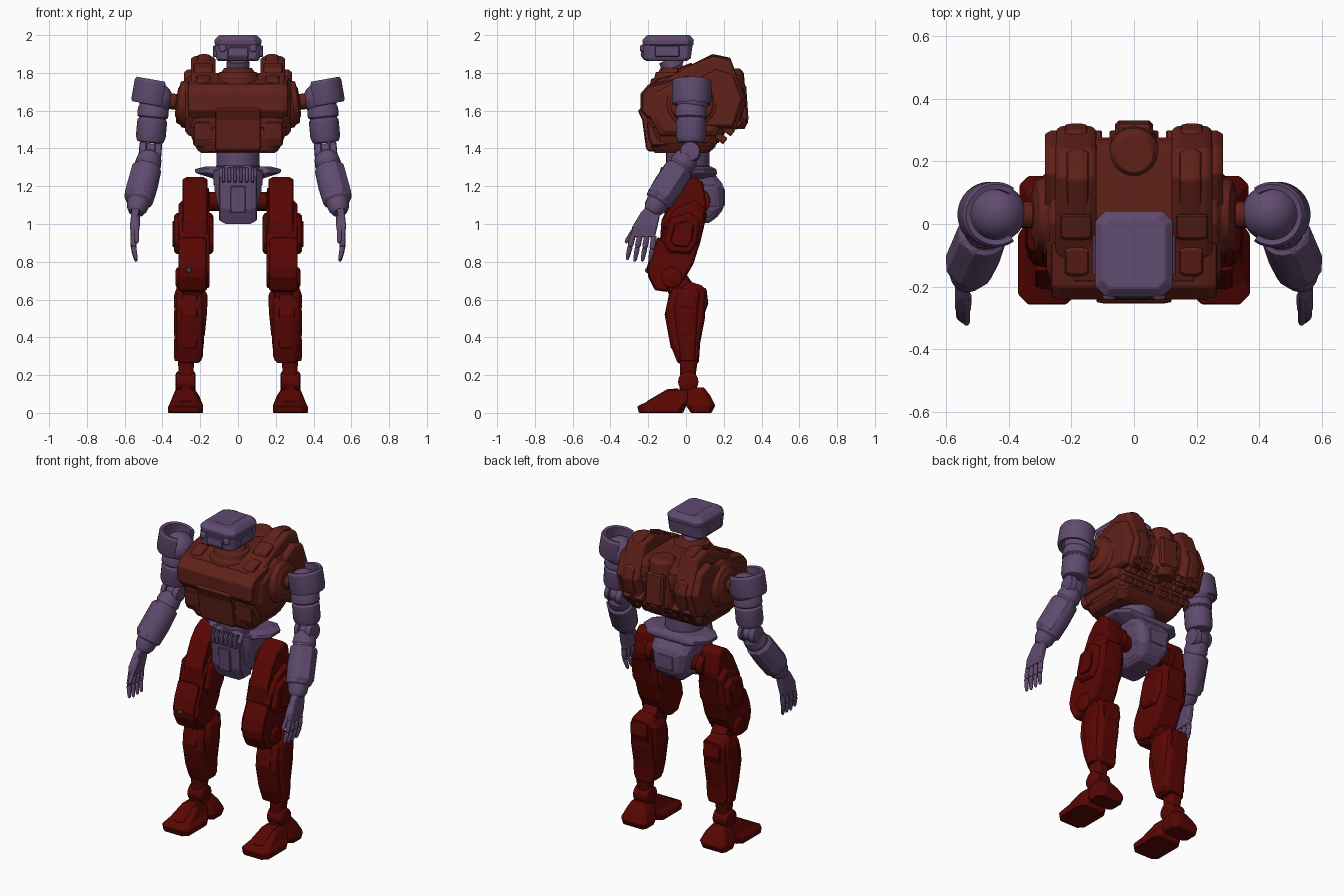
import bpy, bmesh, math
from mathutils import Vector, Matrix, Euler


def colour(name, rgb):
    m = bpy.data.materials.new(name)
    m.diffuse_color = (*rgb, 1)
    return m


PURPLE = colour("purple", (0.118, 0.07, 0.16))
RUST = colour("rust", (0.12, 0.015, 0.01))
RED = colour("red", (0.1, 0.002, 0.001))
GREY = colour("grey", (0.05, 0.05, 0.05))


def skin(name, rings, mat, mirror=False, bevel=0.004, panel=0, smooth=False):
    """Join equal rings of points into a capped solid; panel raises the large quads."""
    bm = bmesh.new()
    vs = [[bm.verts.new(p) for p in r] for r in rings]
    n = len(vs[0])
    for a, b in zip(vs, vs[1:]):
        for i in range(n):
            bm.faces.new((a[i], a[(i + 1) % n], b[(i + 1) % n], b[i]))
    bm.faces.new(vs[0])
    bm.faces.new(vs[-1])
    bmesh.ops.recalc_face_normals(bm, faces=bm.faces)
    if panel:
        big = [f for f in bm.faces if f.calc_area() > 0.005 and min(e.calc_length() for e in f.edges) > 0.045]
        bmesh.ops.inset_individual(bm, faces=big, thickness=0.012, depth=0)
        bmesh.ops.inset_individual(bm, faces=big, thickness=0.005, depth=panel)
    me = bpy.data.meshes.new(name)
    bm.to_mesh(me)
    bm.free()
    me.materials.append(mat)
    if smooth:
        for p in me.polygons:
            p.use_smooth = True
        me.set_sharp_from_angle(angle=math.radians(28))
    ob = bpy.data.objects.new(name, me)
    bpy.context.collection.objects.link(ob)
    if bevel:
        b = ob.modifiers.new("bevel", 'BEVEL')
        b.width, b.segments, b.limit_method = bevel, 1, 'ANGLE'
        b.angle_limit = math.radians(30)
    if mirror:
        ob.modifiers.new("mirror", 'MIRROR')
    return ob


def prism(name, prof, layers, mat, **k):
    """Side profile (y, z) stacked along x; each layer is (x, scale)."""
    cy = sum(p[0] for p in prof) / len(prof)
    cz = sum(p[1] for p in prof) / len(prof)
    return skin(name, [[(x, cy + (y - cy) * s, cz + (z - cz) * s) for y, z in prof] for x, s in layers], mat, **k)


def slab(x0, x1, s=0.9, d=0.02):
    return [(x0, s), (x0 + d, 1), (x1 - d, 1), (x1, s)]


def loft(name, secs, mat, c=0.18, **k):
    """Chamfered rectangles (z, x0, x1, y0, y1) stacked upward."""
    rings = []
    for z, a, b, e, f in secs:
        d = min(b - a, f - e) * c
        rings.append([Vector(p + (z,)) for p in ((a + d, e), (b - d, e), (b, e + d), (b, f - d),
                                                 (b - d, f), (a + d, f), (a, f - d), (a, e + d))])
    return skin(name, rings, mat, **k)


def tube(name, p0, p1, steps, mat, n=24, **k):
    """Turned shape from p0 to p1; each step is (position along, radius)."""
    p0, p1 = Vector(p0), Vector(p1)
    q = (p1 - p0).to_track_quat('Z', 'Y')
    rings = [[p0.lerp(p1, t) + q @ Vector((r * math.cos(i * math.tau / n), r * math.sin(i * math.tau / n), 0))
              for i in range(n)] for t, r in steps]
    k.setdefault("bevel", 0.002)
    return skin(name, rings, mat, smooth=True, **k)


def box(name, c, s, mat, rot=(0, 0, 0), **k):
    m = Matrix.Translation(c) @ Euler([math.radians(a) for a in rot]).to_matrix().to_4x4()
    ring = lambda z: [m @ Vector((x * s[0] / 2, y * s[1] / 2, z * s[2] / 2)) for x, y in ((-1, -1), (1, -1), (1, 1), (-1, 1))]
    return skin(name, [ring(-1), ring(1)], mat, **k)


# Head and neck
loft("head_jaw", [(1.862, -.105, .105, -.21, .0), (1.875, -.115, .115, -.226, .025), (1.95, -.12, .12, -.23, .035)], PURPLE, c=.1)
loft("head_cap", [(1.945, -.122, .122, -.227, .038), (1.975, -.125, .125, -.232, .042), (2.0, -.1, .1, -.205, .02)], PURPLE, c=.13)
box("head_top_panel", (0, -.08, 1.999), (.11, .17, .004), PURPLE, bevel=0)
prism("face_plate", [(-.2, 1.94), (-.237, 1.935), (-.24, 1.89), (-.22, 1.866), (-.2, 1.866)], slab(-.055, .055, .9, .01), PURPLE)
box("ear_block", (.12, -.1, 1.915), (.024, .13, .06), PURPLE, mirror=True)
tube("eye", (.08, -.21, 1.93), (.08, -.243, 1.93), [(0, .02), (.8, .02), (1, .013)], PURPLE, 16, mirror=True)
tube("neck", (0, -.035, 1.76), (0, -.09, 1.875), [(0, .05), (.55, .05), (.6, .062), (1, .058)], PURPLE)
tube("collar", (0, -.06, 1.72), (0, -.06, 1.825),
     [(0, .135), (.45, .125), (.5, .108), (.8, .1), (.82, .085), (1, .075)], RUST, 32)

# Torso
loft("torso", [(1.375, -.195, .195, -.165, .11), (1.42, -.225, .225, -.185, .16), (1.5, -.255, .255, -.195, .21),
               (1.67, -.265, .265, -.21, .27), (1.735, -.25, .25, -.19, .27), (1.8, -.19, .19, -.02, .24)],
     RUST, c=.1, bevel=.006, panel=.006)
prism("upper_chest", [(-.205, 1.56), (-.24, 1.6), (-.241, 1.69), (-.2, 1.738), (-.05, 1.775), (-.05, 1.56)],
      [(-.265, .88), (-.235, 1), (.235, 1), (.265, .88)], RUST)
prism("chest_belly_plate", [(-.2, 1.385), (-.212, 1.4), (-.232, 1.55), (-.255, 1.6), (-.2, 1.65), (-.1, 1.65), (-.1, 1.385)],
      slab(-.12, .12, .94), RUST)
prism("lower_rib_plate", [(-.18, 1.41), (-.2, 1.45), (-.208, 1.54), (-.1, 1.54), (-.1, 1.41)], slab(.135, .235, .9), RUST, mirror=True)
prism("chest_top_pad", [(-.17, 1.74), (-.16, 1.765), (-.08, 1.79), (-.05, 1.76)], slab(.145, .22, .85), RUST, mirror=True)
prism("flank_plate", [(-.2, 1.56), (-.18, 1.7), (0, 1.79), (.2, 1.77), (.25, 1.6), (.16, 1.46), (-.14, 1.46)],
      [(.2, 1), (.262, .95), (.28, .8)], RUST, mirror=True)
tube("shoulder_socket", (.23, .03, 1.635), (.40, .03, 1.655),
     [(0, .135), (.33, .13), (.36, .118), (.5, .11), (.52, .085), (.56, .075), (.57, .042), (1, .042)], RUST, 28, mirror=True)

# Backpack
prism("shoulder_tower", [(-.14, 1.73), (-.1, 1.77), (.0, 1.83), (.15, 1.89), (.24, 1.865), (.315, 1.66), (.27, 1.5), (.1, 1.5)],
      slab(.12, .25, .93), RUST, mirror=True, bevel=.006)
prism("tower_flank", [(.03, 1.75), (.16, 1.82), (.25, 1.79), (.3, 1.66), (.25, 1.51), (.1, 1.51)], slab(.2, .285, .9), RUST, mirror=True)
prism("tower_pad", [(.02, 1.84), (.14, 1.9), (.235, 1.88), (.26, 1.8), (.1, 1.78)], slab(.145, .215, .9), RUST, mirror=True)
prism("tower_nose", [(-.055, 1.78), (-.045, 1.825), (.03, 1.855), (.05, 1.78)], slab(.135, .235, .9), RUST, mirror=True)
tube("back_pod", (0, .225, 1.82), (0, .245, 1.5), [(0, .06), (.08, .08), (.9, .085), (1, .065)], RUST, 24)
box("back_pod_panel", (0, .3, 1.64), (.12, .05, .2), RUST, rot=(4, 0, 0), bevel=.012)
prism("back_side_panel", [(.25, 1.75), (.3, 1.73), (.322, 1.66), (.295, 1.56), (.25, 1.55)], slab(.15, .22, .9), RUST, mirror=True)
for i in range(3):
    for j, x in enumerate((.05, .13, .21)):
        box(f"back_vent_{i}_{j}", (x, .265 - .04 * i, 1.54 - .042 * i), (.055, .06, .04), RUST, rot=(-38, 0, 0), mirror=True)

# Waist and pelvis
tube("waist", (0, .01, 1.24), (0, .01, 1.42), [(0, .125), (.35, .125), (.37, .115), (1, .115)], PURPLE, 32)
loft("pelvis", [(1.005, -.055, .055, -.04, .12), (1.025, -.075, .075, -.07, .15), (1.085, -.1, .1, -.09, .198),
                (1.2, -.125, .125, -.1, .198), (1.285, -.13, .13, -.1, .13)], PURPLE, c=.13, panel=.004)
loft("pelvis_flange", [(1.24, -.13, .13, -.05, .15), (1.27, -.225, .225, -.06, .165), (1.29, -.23, .23, -.05, .16),
                       (1.305, -.17, .17, -.04, .13)], PURPLE, c=.3)
prism("pelvis_front", [(-.1, 1.31), (-.135, 1.27), (-.125, 1.08), (-.09, 1.0), (0, 1.0), (0, 1.31)],
      [(-.1, .88), (-.065, 1), (.065, 1), (.1, .88)], PURPLE)
for i in range(6):
    box(f"pelvis_rib_{i}", (-.0775 + .031 * i, -.128, 1.26), (.017, .03, .08), PURPLE, rot=(-15, 0, 0), bevel=.003)
box("pelvis_front_panel", (0, -.128, 1.13), (.08, .02, .14), PURPLE, rot=(3, 0, 0))
box("pelvis_back_panel", (0, .196, 1.14), (.1, .02, .09), PURPLE)

# Arms
tube("shoulder_ball", (.435, .035, 1.57), (.435, .035, 1.75),
     [(.5 - .5 * math.cos(a * math.pi / 10), max(.004, .09 * math.sin(a * math.pi / 10))) for a in range(11)],
     PURPLE, 24, mirror=True, bevel=0)
tilt = Matrix.Translation((.452, .03, 1.7)) @ Matrix.Rotation(math.radians(-10), 4, 'Y')
skin("shoulder_cap", [[tilt @ Vector((r * math.cos(a), r * math.sin(a), z))
                       for r, z in ((.08, -.06), (.1, -.068), (.105, -.05), (.105, .05), (.097, .064), (.08, .06))]
                      for a in (math.radians(-125 + 10 * i) for i in range(26))], PURPLE, mirror=True, bevel=0, smooth=True)
tube("upper_arm", (.445, .028, 1.64), (.465, .025, 1.43),
     [(0, .07), (.15, .083), (.35, .083), (.37, .072), (.41, .072), (.43, .08), (.85, .08), (.98, .07), (1, .05)], PURPLE, 20, mirror=True)
tube("elbow", (.405, .022, 1.375), (.525, .022, 1.385),
     [(0, .035), (.02, .05), (.3, .057), (.32, .047), (.68, .047), (.7, .057), (.98, .05), (1, .035)], PURPLE, 20, mirror=True)
tube("forearm", (.463, .015, 1.37), (.54, -.185, 1.06),
     [(0, .045), (.06, .064), (.18, .07), (.2, .064), (.23, .064), (.25, .077), (.55, .08), (.8, .074), (.83, .06), (.92, .056), (1, .04)],
     PURPLE, 16, mirror=True)
tube("forearm_guard", (.484, -.03, 1.3), (.534, -.145, 1.125), [(0, .068), (.08, .08), (.9, .079), (1, .066)], PURPLE, 8, mirror=True)

# Hands
loft("palm", [(.93, .537, .567, -.295, -.165), (.99, .53, .572, -.28, -.15), (1.06, .525, .565, -.24, -.135), (1.09, .52, .56, -.21, -.14)],
     PURPLE, mirror=True)
for i in range(4):
    a = Vector((.553, -.278 + .036 * i, .95 - .004 * i))
    b, c = a + Vector((0, -.018 + .003 * i, -.07)), a + Vector((-.014, -.034 + .004 * i, -.145 + .005 * abs(i - 1)))
    tube(f"finger_base_{i}", a, b, [(0, .016), (.85, .016), (1, .012)], PURPLE, 8, mirror=True)
    tube(f"finger_tip_{i}", b, c, [(0, .013), (.1, .0145), (.8, .011), (1, .006)], PURPLE, 8, mirror=True)
tube("thumb", (.54, -.23, 1.035), (.535, -.32, .9), [(0, .022), (.45, .018), (.5, .014), (.9, .013), (1, .007)], PURPLE, 8, mirror=True)

# Thighs and knees
tube("hip_axle", (.08, .06, 1.12), (.2, .06, 1.12), [(0, .05), (.6, .05), (.62, .07), (1, .07)], RED, mirror=True)
prism("hip_block", [(-.06, 1.16), (-.01, 1.22), (.05, 1.25), (.09, 1.22), (.108, 1.1), (.07, .88), (-.14, .88), (-.13, 1.02)],
      slab(.162, .293, .93), RED, mirror=True)
prism("thigh", [(-.06, 1.08), (-.115, 1.0), (-.145, .9), (-.19, .81), (-.2, .74), (-.15, .66), (-.1, .65), (-.01, .7),
                (.04, .79), (.08, .92), (.105, 1.08), (.05, 1.13)], slab(.15, .315, .91, .025), RED, mirror=True)
armour = [(-.085, 1.03), (.02, 1.06), (.075, 1.02), (.06, .9), (.02, .84), (-.09, .85), (-.12, .9)]
prism("thigh_outer_armour", armour, [(.3, 1), (.325, 1), (.34, .85)], RED, mirror=True)
prism("thigh_outer_panel", armour, [(.33, .68), (.347, .62)], RED, mirror=True)
prism("thigh_inner_armour", armour, [(.165, 1), (.142, 1), (.13, .85)], RED, mirror=True)
prism("knee_guard", [(-.15, .93), (-.19, .84), (-.207, .77), (-.2, .72), (-.165, .65), (-.1, .64), (-.06, .74), (-.08, .9)],
      slab(.165, .315, .92), RED, mirror=True)
tube("knee_hub", (.15, -.075, .715), (.33, -.075, .715), [(0, .04), (.04, .055), (.96, .055), (1, .04)], RED, 20, mirror=True)
prism("knee_link", [(-.1, .72), (-.01, .75), (.04, .68), (.05, .58), (-.07, .58), (-.1, .65)], slab(.19, .295), RED, mirror=True)
tube("knee_stud", (-.26, -.19, .755), (-.26, -.216, .755), [(0, .014), (.7, .014), (1, .008)], GREY, 12)
prism("hamstring_plate", [(.03, .8), (.075, .9), (.113, 1.06), (.07, 1.06), (.0, .82)], slab(.18, .29), RED, mirror=True)

# Shins
prism("shin", [(-.045, .265), (-.075, .34), (-.107, .49), (-.1, .57), (-.075, .655), (-.02, .665), (.02, .695), (.085, .675),
               (.108, .645), (.1, .5), (.075, .37), (.068, .265)], [(.185, .85), (.205, 1), (.3, 1), (.325, .85)], RED, mirror=True)
loft("shin_side_plate", [(.275, .195, .335, -.03, .05), (.4, .18, .336, -.055, .065), (.55, .165, .337, -.08, .08),
                         (.63, .163, .337, -.06, .09), (.66, .185, .325, -.04, .08)], RED, mirror=True, panel=.003)
prism("shin_front_plate", [(-.09, .63), (-.113, .52), (-.08, .34), (-.04, .34), (-.04, .63)], slab(.215, .3), RED, mirror=True)
prism("calf_plate", [(.05, .66), (.108, .66), (.118, .58), (.09, .5), (.04, .5)], slab(.195, .31), RED, mirror=True)

# Ankles and feet
loft("ankle_strut", [(.11, .235, .315, -.035, .05), (.19, .238, .312, -.03, .05), (.3, .23, .32, -.035, .065)], RED, mirror=True)
tube("ankle_hub", (.225, .012, .165), (.33, .012, .165), [(0, .04), (.06, .054), (.94, .054), (1, .04)], RED, 20, mirror=True)
loft("foot_front", [(0, .185, .37, -.25, -.015), (.035, .185, .37, -.258, .0), (.062, .205, .352, -.2, .02), (.12, .225, .33, -.1, .03)],
     RED, c=.17, mirror=True)
prism("foot_top_plate", [(-.21, .06), (-.1, .125), (-.04, .13), (-.03, .1), (-.2, .04)], slab(.24, .315, .85), RED, mirror=True)
loft("foot_heel", [(0, .195, .36, .025, .135), (.04, .185, .365, .0, .155), (.09, .205, .345, -.01, .13), (.135, .235, .325, -.01, .095)],
     RED, mirror=True)
